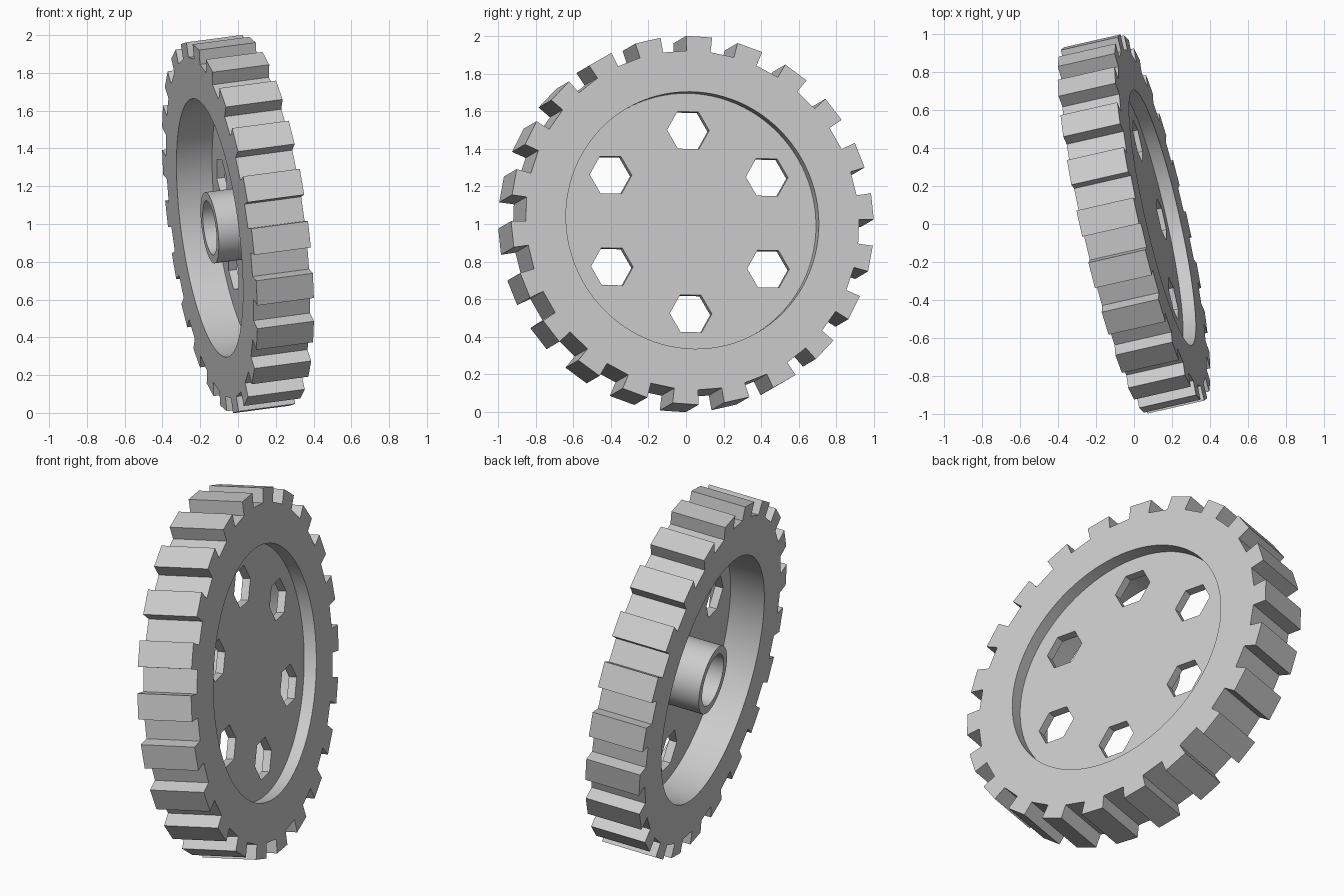
import bpy, bmesh
from math import cos, sin, radians, tau
from mathutils import Vector, Matrix

default = bpy.data.objects.get("Cube")
if default:
    bpy.data.objects.remove(default, do_unlink=True)

# Wheel frame: tilted axle, centred one unit above the floor
AXLE = Vector((0.967, 0.2205, 0.1286)).normalized()
TILT = Vector((1, 0, 0)).rotation_difference(AXLE).to_matrix().to_4x4()
# Profiles are drawn in XY and extruded along Z; send Z to the axle
FLAT_TO_WHEEL = Matrix(((0, 0, 1, 0), (1, 0, 0, 0), (0, 1, 0, 0), (0, 0, 0, 1)))
PLACE = Matrix.Translation((0, 0, 1)) @ TILT @ FLAT_TO_WHEEL

HALF_WIDTH = 0.155
TEETH = 22
RIM_INNER = 0.69

grey = bpy.data.materials.new("light_grey")
grey.use_nodes = True
grey.diffuse_color = (0.6, 0.6, 0.6, 1)
grey.node_tree.nodes["Principled BSDF"].inputs["Base Color"].default_value = (0.6, 0.6, 0.6, 1)


def ring(radius, count, centre=(0, 0), start=0.0):
    return [(centre[0] + radius * cos(start + tau * i / count),
             centre[1] + radius * sin(start + tau * i / count)) for i in range(count)]


def extruded(name, loops, low, high):
    """Fill the outlines (inner loops are holes) and extrude from low to high."""
    curve = bpy.data.curves.new(name, "CURVE")
    curve.dimensions = "2D"
    curve.fill_mode = "BOTH"
    curve.extrude = (high - low) / 2
    for loop in loops:
        spline = curve.splines.new("POLY")
        spline.points.add(len(loop) - 1)
        for point, (x, y) in zip(spline.points, loop):
            point.co = (x, y, 0, 1)
        spline.use_cyclic_u = True
    helper = bpy.data.objects.new(name + "_outline", curve)
    bpy.context.collection.objects.link(helper)
    graph = bpy.context.evaluated_depsgraph_get()
    mesh = bpy.data.meshes.new_from_object(helper.evaluated_get(graph))
    bpy.data.objects.remove(helper, do_unlink=True)

    bm = bmesh.new()
    bm.from_mesh(mesh)
    bmesh.ops.remove_doubles(bm, verts=bm.verts, dist=0.0001)
    bmesh.ops.translate(bm, verts=bm.verts, vec=(0, 0, (low + high) / 2))
    bmesh.ops.transform(bm, verts=bm.verts, matrix=PLACE)
    bmesh.ops.recalc_face_normals(bm, faces=bm.faces)
    bm.to_mesh(mesh)
    bm.free()
    mesh.materials.clear()
    mesh.materials.append(grey)
    part = bpy.data.objects.new(name, mesh)
    bpy.context.collection.objects.link(part)
    bpy.ops.object.select_all(action="DESELECT")
    part.select_set(True)
    bpy.context.view_layer.objects.active = part
    bpy.ops.object.shade_smooth_by_angle(angle=radians(25))
    return part


# Toothed rim: square teeth, half a pitch wide, with radial flanks
pitch = tau / TEETH
outline = []
for i in range(TEETH):
    middle = radians(87) + i * pitch
    for radius, side in ((0.91, -1), (0.99, -1), (0.99, 1), (0.91, 1)):
        angle = middle + side * pitch / 4
        outline.append((radius * cos(angle), radius * sin(angle)))
extruded("toothed_rim", [outline, ring(RIM_INNER, 96)], -HALF_WIDTH, HALF_WIDTH)

# Web plate with six hexagonal holes
holes = [ring(0.115, 6, centre) for centre in ring(0.492, 6, start=radians(30))]
extruded("web_plate", [ring(RIM_INNER, 96)] + holes, 0.04, 0.085)

# Hub tube, open on the deep side only
extruded("hub_tube", [ring(0.19, 64), ring(0.145, 64)], -HALF_WIDTH, 0.04)
